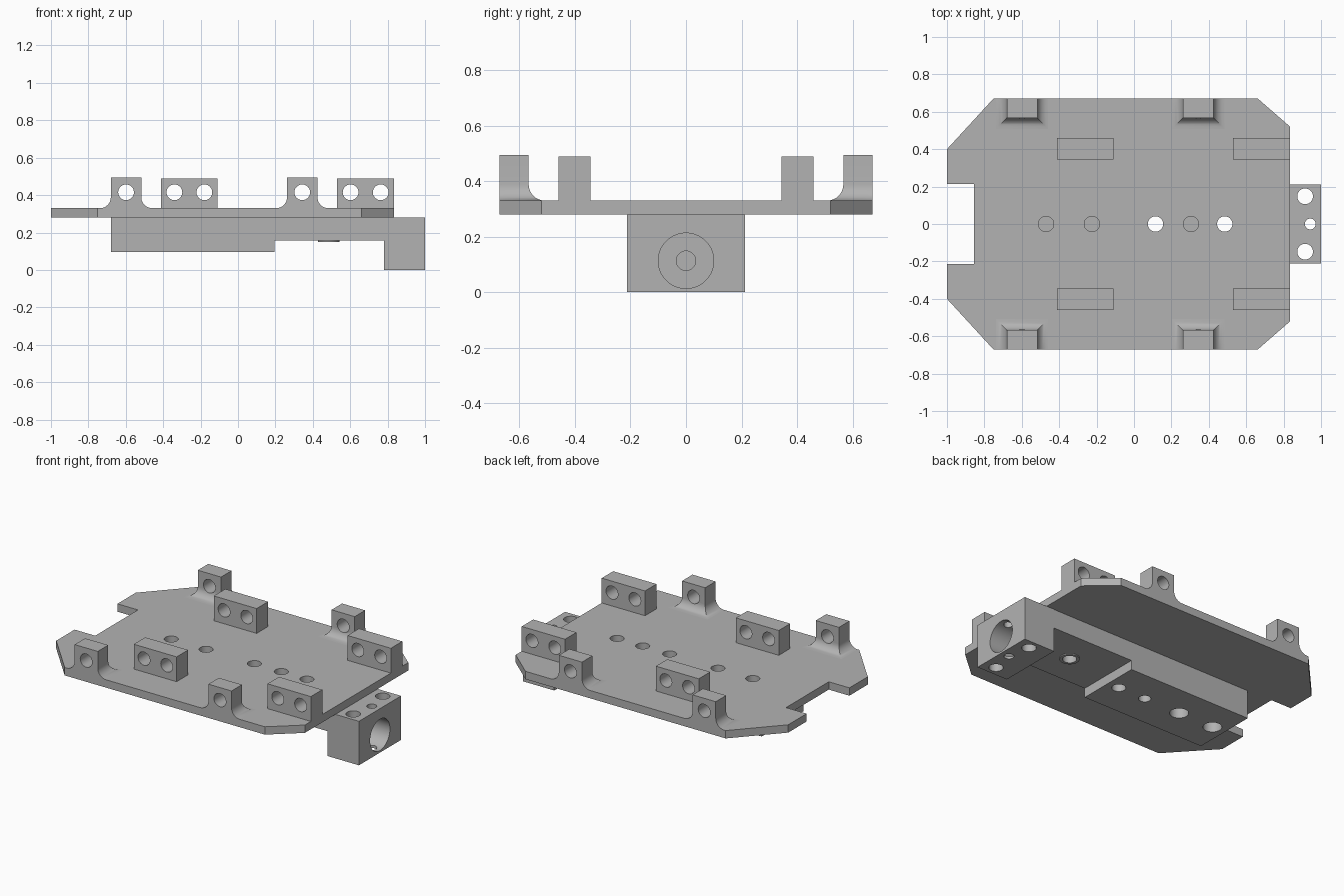
import bpy, bmesh, math
from mathutils import Matrix, Vector

if "Cube" in bpy.data.objects:
    bpy.data.objects.remove(bpy.data.objects["Cube"], do_unlink=True)

GREY = (0.45, 0.45, 0.45, 1)
grey = bpy.data.materials.new("plain grey")
grey.use_nodes = True
grey.diffuse_color = GREY
grey.node_tree.nodes["Principled BSDF"].inputs["Base Color"].default_value = GREY

PLATE_LOW, PLATE_TOP = 0.28, 0.33


def finish(name, bm):
    """Turn a bmesh into a named, coloured object."""
    bmesh.ops.recalc_face_normals(bm, faces=bm.faces)
    mesh = bpy.data.meshes.new(name)
    bm.to_mesh(mesh)
    bm.free()
    mesh.materials.append(grey)
    obj = bpy.data.objects.new(name, mesh)
    bpy.context.collection.objects.link(obj)
    return obj


def prism(name, outline, shift):
    """Extrude a closed outline of 3D points along a vector."""
    bm = bmesh.new()
    face = bm.faces.new([bm.verts.new(p) for p in outline])
    side = bmesh.ops.extrude_face_region(bm, geom=[face])["geom"]
    moved = [v for v in side if isinstance(v, bmesh.types.BMVert)]
    bmesh.ops.translate(bm, vec=shift, verts=moved)
    return finish(name, bm)


def box(name, x0, x1, y0, y1, z0, z1):
    base = [(x0, y0, z0), (x1, y0, z0), (x1, y1, z0), (x0, y1, z0)]
    return prism(name, base, (0, 0, z1 - z0))


def rod(start, end, radius):
    """Cylinder between two points, used to drill holes."""
    a, b = Vector(start), Vector(end)
    turn = (b - a).to_track_quat("Z", "Y").to_matrix().to_4x4()
    bm = bmesh.new()
    bmesh.ops.create_cone(bm, cap_ends=True, segments=40, radius1=radius, radius2=radius,
                          depth=(b - a).length, matrix=Matrix.Translation((a + b) / 2) @ turn)
    return finish("drill", bm)


def drill(obj, holes):
    """Cut each (start, end, radius) hole and shade the walls smooth."""
    bpy.ops.object.select_all(action="DESELECT")
    bpy.context.view_layer.objects.active = obj
    obj.select_set(True)
    for hole in holes:
        cutter = rod(*hole)
        cutter.hide_render = True
        mod = obj.modifiers.new("hole", "BOOLEAN")
        mod.operation, mod.solver, mod.object = "DIFFERENCE", "EXACT", cutter
        bpy.ops.object.modifier_apply(modifier=mod.name)
        bpy.data.objects.remove(cutter, do_unlink=True)
    bpy.ops.object.shade_smooth_by_angle(angle=math.radians(30))


def upright(x, y, z0, z1, r):
    return ((x, y, z0), (x, y, z1), r)


def crosswise(x, r=0.042):
    return ((x, -1, 0.415), (x, 1, 0.415), r)


# Base plate with clipped corners and a rear notch
half = [(-0.855, 0.215), (-1, 0.215), (-1, 0.4), (-0.75, 0.672), (0.66, 0.672), (0.835, 0.52)]
outline = half + [(x, -y) for x, y in reversed(half)]
plate = prism("base_plate", [(x, y, PLATE_LOW) for x, y in outline], (0, 0, PLATE_TOP - PLATE_LOW))
drill(plate, [upright(x, 0, 0.2, 0.4, 0.041) for x in (-0.47, -0.225, 0.115, 0.305, 0.485)])

# Stepped beam beneath the plate
steps = [(-0.68, PLATE_LOW), (-0.68, 0.097), (0.195, 0.097), (0.195, 0.157), (0.78, 0.157), (0.78, PLATE_LOW)]
beam = prism("under_beam", [(x, -0.21, z) for x, z in steps], (0, 0.42, 0))
drill(beam, [upright(x, 0, 0, 0.4, 0.041) for x in (0.115, 0.485)]
      + [upright(-0.08, 0, 0, 0.25, 0.036)]
      + [upright(x, 0, 0, 0.25, 0.055) for x in (-0.34, -0.59)])

# Thin collar around the forward through hole
collar = rod((0.485, 0, 0.15), (0.485, 0, 0.157), 0.058)
collar.name = "hole_collar"
drill(collar, [upright(0.485, 0, 0.1, 0.2, 0.041)])

# End block with a stepped bore and three vertical holes
block = box("end_block", 0.78, 1, -0.212, 0.212, 0, PLATE_LOW)
drill(block, [((0.83, 0, 0.113), (1.1, 0, 0.113), 0.1),
              ((0.79, 0, 0.113), (0.9, 0, 0.113), 0.035),
              upright(0.942, 0, -0.1, 0.4, 0.029)]
      + [upright(0.915, y, -0.1, 0.4, 0.042) for y in (-0.148, 0.148)])

# Twin-hole hinge blocks
for place, x0, x1, holes in (("rear", -0.412, -0.11, (-0.34, -0.18)),
                             ("front", 0.53, 0.835, (0.602, 0.763))):
    for side, y0, y1 in (("left", 0.345, 0.46), ("right", -0.46, -0.345)):
        hinge = box(f"{place}_{side}_hinge_block", x0, x1, y0, y1, PLATE_TOP, 0.488)
        drill(hinge, [crosswise(x) for x in holes])


def lug(name, x0, x1, sign):
    """Edge lug whose three inner sides flare into the plate."""
    r, n = 0.058, 8
    levels = []
    for i in range(n + 1):
        a = math.pi / 2 * i / n
        levels.append((r * (1 - math.sin(a)), PLATE_TOP + r * (1 - math.cos(a))))
    levels.append((0, 0.495))
    bm = bmesh.new()
    rings = []
    for d, z in levels:
        inner, outer = sign * (0.567 - d), sign * 0.672
        corners = [(x0 - d, outer), (x0 - d, inner), (x1 + d, inner), (x1 + d, outer)]
        rings.append([bm.verts.new((x, y, z)) for x, y in corners])
    for low, high in zip(rings, rings[1:]):
        for i in range(4):
            j = (i + 1) % 4
            bm.faces.new((low[i], low[j], high[j], high[i]))
    bm.faces.new(rings[0])
    bm.faces.new(rings[-1])
    obj = finish(name, bm)
    drill(obj, [crosswise((x0 + x1) / 2)])


# Four edge lugs
for place, x0, x1 in (("rear", -0.68, -0.517), ("front", 0.262, 0.425)):
    for side, sign in (("left", 1), ("right", -1)):
        lug(f"{place}_{side}_lug", x0, x1, sign)
